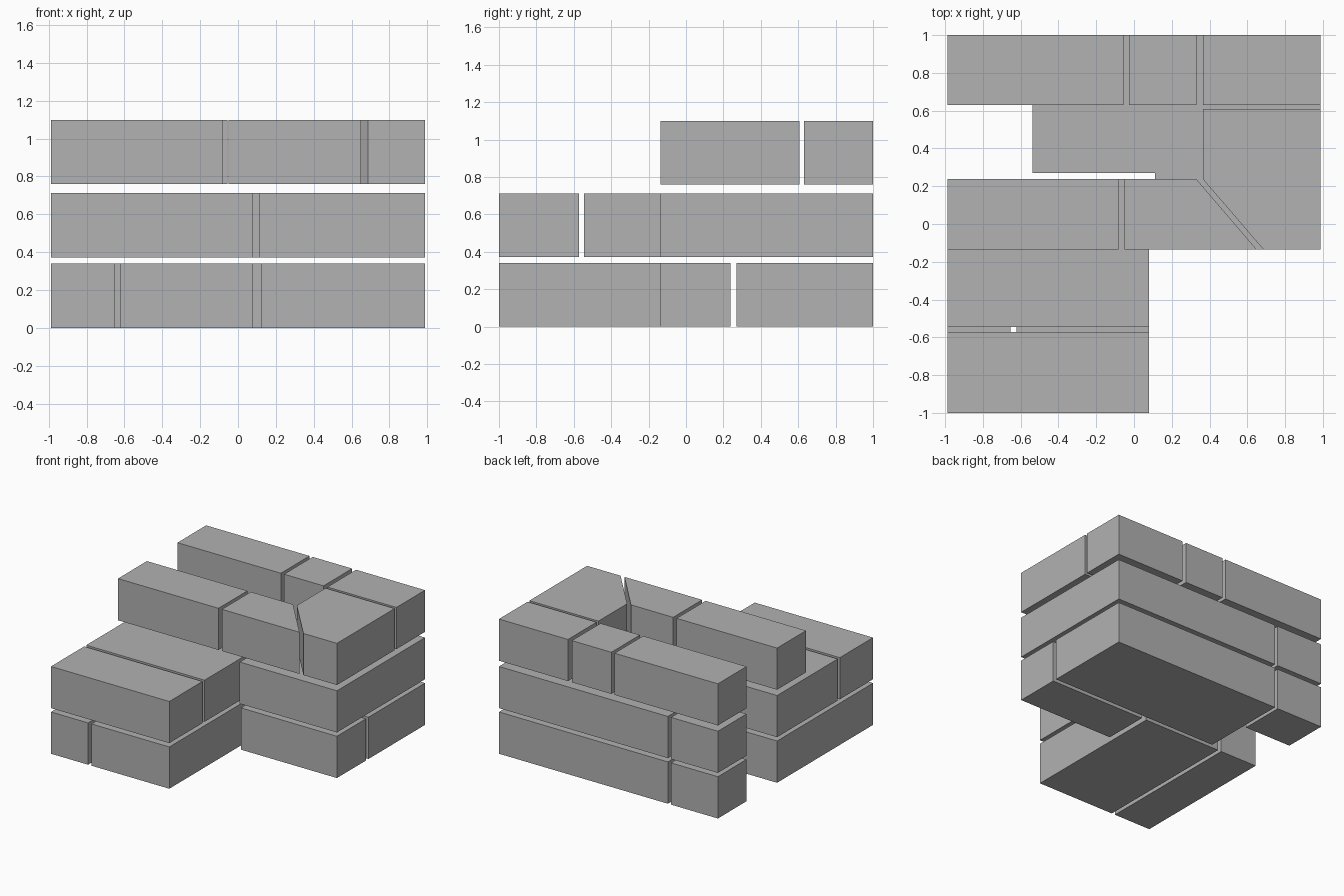
import bpy
import bmesh

cube = bpy.data.objects.get("Cube")
if cube:
    bpy.data.objects.remove(cube, do_unlink=True)

stone = bpy.data.materials.new("grey stone")
stone.use_nodes = True
GREY = (0.445, 0.445, 0.445, 1.0)
stone.diffuse_color = GREY
stone.node_tree.nodes["Principled BSDF"].inputs["Base Color"].default_value = GREY

# Height range of each course
BOTTOM, MIDDLE, TOP = (0.0, 0.341), (0.372, 0.712), (0.759, 1.099)

# Shared outline positions
W = 0.988        # half width
BACK, FRONT = 1.0, -1.0
STEP = -0.136    # front face of the upper wall
INNER = 0.237    # back face of the front wall
ROW = 0.631      # inner face of the back row
SLAB = 0.27      # inner face of the wide back slabs
SEAM = -0.537    # end of the wide back slabs


def block(name, course, outline):
    """Extrude a plan outline through the height of a course."""
    low, high = course
    bm = bmesh.new()
    base = bm.faces.new([bm.verts.new((x, y, low)) for x, y in outline])
    side = bmesh.ops.extrude_face_region(bm, geom=[base])["geom"]
    verts = [v for v in side if isinstance(v, bmesh.types.BMVert)]
    bmesh.ops.translate(bm, verts=verts, vec=(0, 0, high - low))
    bmesh.ops.recalc_face_normals(bm, faces=bm.faces)
    mesh = bpy.data.meshes.new(name)
    bm.to_mesh(mesh)
    bm.free()
    mesh.materials.append(stone)
    bpy.context.collection.objects.link(bpy.data.objects.new(name, mesh))


def brick(name, course, x0, x1, y0, y1):
    block(name, course, [(x0, y0), (x1, y0), (x1, y1), (x0, y1)])


# Bottom course
brick("bottom_front_narrow", BOTTOM, -W, -0.653, FRONT, INNER)
brick("bottom_front_wide", BOTTOM, -0.622, 0.08, FRONT, INNER)
brick("bottom_right", BOTTOM, 0.122, W, STEP, INNER)
brick("bottom_back_slab", BOTTOM, SEAM, W, SLAB, BACK)

# Middle course, with an L-shaped corner slab
brick("middle_front", MIDDLE, -W, 0.08, FRONT, -0.572)
brick("middle_centre", MIDDLE, -W, 0.08, -0.545, INNER)
block("middle_corner_slab", MIDDLE, [
    (0.111, STEP), (W, STEP), (W, BACK),
    (SEAM, BACK), (SEAM, SLAB), (0.111, SLAB)])

# Short end bricks of the lower two courses
for label, course in (("bottom", BOTTOM), ("middle", MIDDLE)):
    brick(label + "_back_end", course, -W, -0.565, ROW, BACK)

# Top course: back row
for label, x0, x1 in (("end", -W, -0.055), ("centre", -0.026, 0.33),
                      ("corner", 0.365, W)):
    brick("top_back_" + label, TOP, x0, x1, ROW, BACK)

# Top course: front wall with a mitred corner
brick("top_front_end", TOP, -W, -0.081, STEP, INNER)
block("top_front_mitred", TOP, [
    (-0.05, STEP), (0.65, STEP), (0.331, INNER), (-0.05, INNER)])
block("top_right_mitred", TOP, [
    (0.686, STEP), (W, STEP), (W, 0.608), (0.365, 0.608), (0.365, INNER)])
